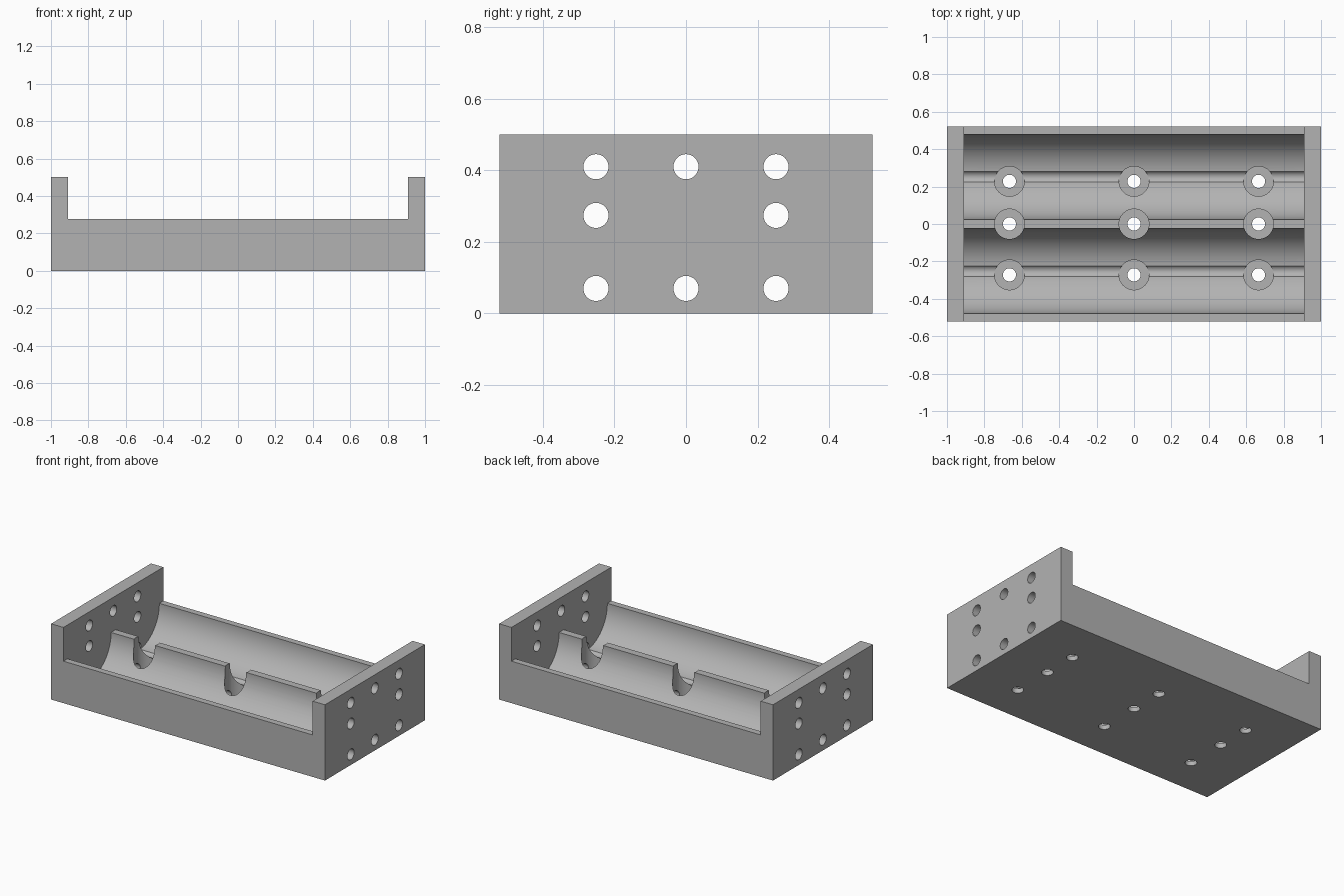
import bpy
import math

cube = bpy.data.objects.get("Cube")
if cube:
    bpy.data.objects.remove(cube, do_unlink=True)

HALF_Y, HEIGHT, WALL_IN, DECK = 0.521, 0.5, 0.91, 0.277
CELL_Y, CELL_Z, CELL_R = 0.2515, 0.275, 0.2275
HOLE_R, BORE_R, BORE_FLOOR = 0.035, 0.08, 0.03


def box(name, low, high):
    bpy.ops.mesh.primitive_cube_add(size=1, location=[(a + b) / 2 for a, b in zip(low, high)])
    ob = bpy.context.object
    ob.name = name
    ob.scale = [b - a for a, b in zip(low, high)]
    bpy.ops.object.transform_apply(location=True, rotation=True, scale=True)
    return ob


def cylinder(name, radius, length, centre, along_x=False, sides=48):
    turn = (0, math.pi / 2, 0) if along_x else (0, 0, 0)
    bpy.ops.mesh.primitive_cylinder_add(vertices=sides, radius=radius, depth=length,
                                        location=centre, rotation=turn)
    ob = bpy.context.object
    ob.name = name
    bpy.ops.object.transform_apply(location=True, rotation=True, scale=True)
    return ob


def cut(target, cutter):
    cutter.hide_render = True
    mod = target.modifiers.new(cutter.name, "BOOLEAN")
    mod.operation = "DIFFERENCE"
    mod.solver = "EXACT"
    mod.object = cutter
    bpy.ops.object.select_all(action="DESELECT")
    bpy.context.view_layer.objects.active = target
    target.select_set(True)
    bpy.ops.object.modifier_apply(modifier=mod.name)
    bpy.data.objects.remove(cutter, do_unlink=True)


# Solid block, opened between the two end walls
tray = box("holder_tray", (-1, -HALF_Y, 0), (1, HALF_Y, HEIGHT))
cut(tray, box("opening_cutter", (-WALL_IN, -1, DECK), (WALL_IN, 1, 1)))

# Two round troughs side by side
for side in (-1, 1):
    cut(tray, cylinder("trough_cutter", CELL_R, 2 * WALL_IN, (0, side * CELL_Y, CELL_Z), True, 96))

# Counterbored screw holes through the floor
for x in (-0.666, 0, 0.666):
    for y in (-0.272, 0, 0.228):
        cut(tray, cylinder("counterbore_cutter", BORE_R, 1, (x, y, BORE_FLOOR + 0.5)))
        cut(tray, cylinder("screw_hole_cutter", HOLE_R, 1, (x, y, 0)))

# Wire holes running lengthwise through the end walls and the base
for y in (-CELL_Y, 0, CELL_Y):
    for z in (0.07, 0.274, 0.41):
        if y or z != 0.274:
            cut(tray, cylinder("wire_hole_cutter", HOLE_R, 3, (0, y, z), True))

# Single grey plastic
grey = bpy.data.materials.new("grey_plastic")
grey.use_nodes = True
colour = (0.45, 0.45, 0.45, 1)
grey.diffuse_color = colour
grey.node_tree.nodes["Principled BSDF"].inputs["Base Color"].default_value = colour
tray.data.materials.clear()
tray.data.materials.append(grey)

bpy.ops.object.select_all(action="DESELECT")
bpy.context.view_layer.objects.active = tray
tray.select_set(True)
bpy.ops.object.shade_smooth_by_angle(angle=math.radians(30))
